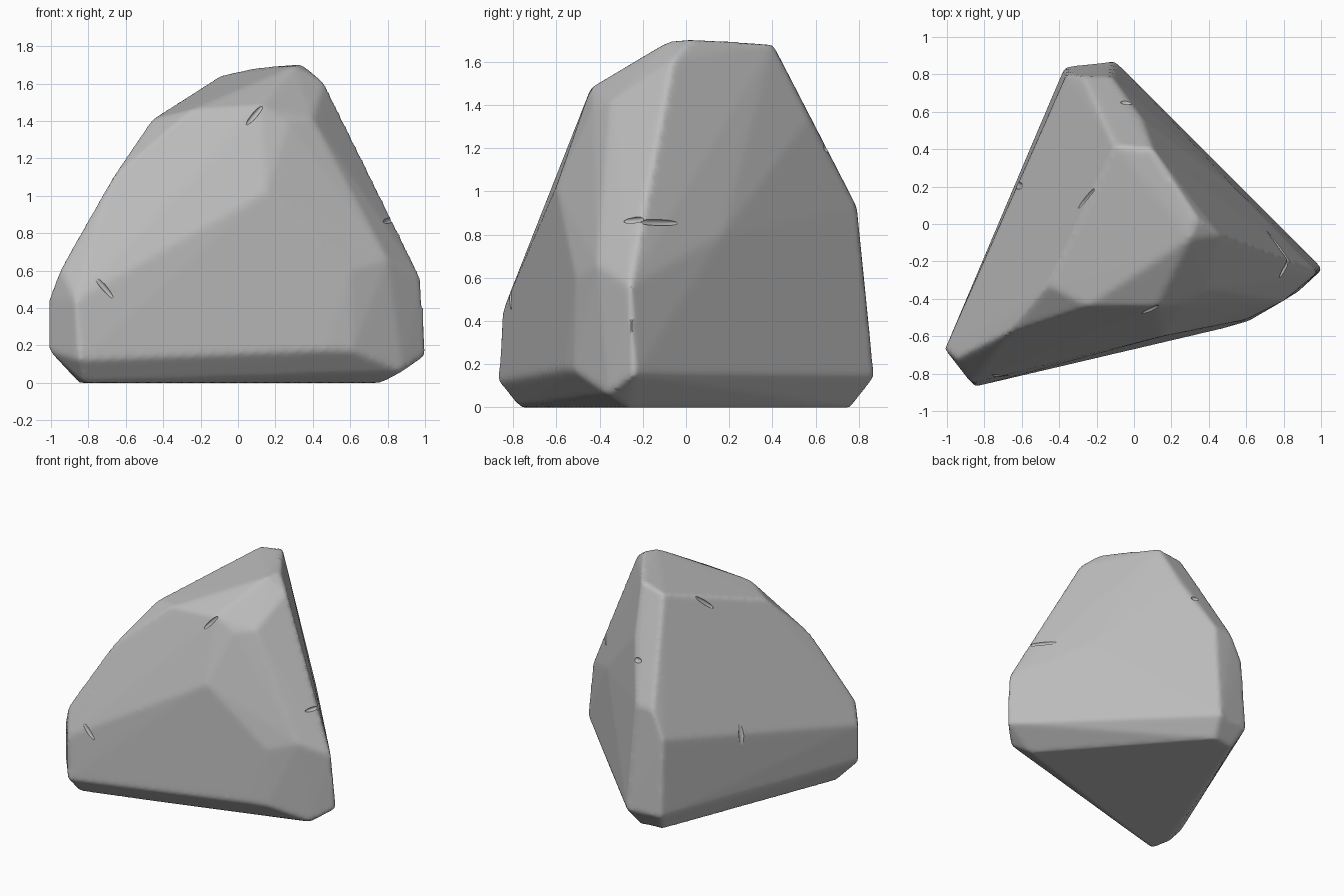
import bpy, bmesh
from mathutils import Vector, Matrix

old = bpy.data.objects.get("Cube")
if old:
    bpy.data.objects.remove(old, do_unlink=True)

stone = bpy.data.materials.new("stone_grey")
stone.use_nodes = True
grey = (0.5, 0.5, 0.5, 1)
stone.diffuse_color = grey
stone.node_tree.nodes["Principled BSDF"].inputs["Base Color"].default_value = grey


def activate(ob):
    bpy.ops.object.select_all(action='DESELECT')
    ob.select_set(True)
    bpy.context.view_layer.objects.active = ob


def add_object(name, bm):
    me = bpy.data.meshes.new(name)
    bm.to_mesh(me)
    bm.free()
    me.materials.append(stone)
    ob = bpy.data.objects.new(name, me)
    bpy.context.collection.objects.link(ob)
    return ob


# Corner points of the boulder, from the ground up
foot = [(-.82, -.77, 0), (.77, -.27, 0), (-.14, .76, 0), (-.32, .74, 0), (-.85, -.61, 0)]
skirt = [(-1.01, -.67, .17), (-.85, -.87, .12), (.47, -.56, .18), (.61, -.52, .17),
         (.88, -.36, .06), (1.01, -.24, .15), (-.1, .87, .14), (-.37, .84, .14)]
waist = [(-1.01, -.67, .45), (-.87, -.85, .44), (-.95, -.72, .61), (.6, -.51, .6),
         (.8, -.41, .66), (.98, -.26, .56), (.56, .17, .8), (-.12, .79, .93),
         (-.27, .79, .92), (-.36, .8, .72)]
shoulder = [(.15, -.6, 1.02), (-.67, -.58, 1.1), (-.46, -.33, 1.41),
            (-.25, -.44, 1.46), (.12, -.44, 1.48), (.27, -.43, 1.39),
            (.4, -.35, 1.41), (.04, .57, 1.34)]
crown = [(-.1, .42, 1.64), (.1, .4, 1.685), (.34, .03, 1.705), (.3, -.08, 1.695),
         (.46, -.06, 1.61)]

# Faceted body with softened edges
bm = bmesh.new()
for p in foot + skirt + waist + shoulder + crown:
    bm.verts.new(p)
bmesh.ops.convex_hull(bm, input=bm.verts)
loose = [v for v in bm.verts if not v.link_faces]
bmesh.ops.delete(bm, geom=loose, context='VERTS')
bmesh.ops.recalc_face_normals(bm, faces=bm.faces)
boulder = add_object("boulder", bm)
activate(boulder)
remesh = boulder.modifiers.new("even_mesh", 'REMESH')
remesh.mode = 'VOXEL'
remesh.voxel_size = 0.018
soften = boulder.modifiers.new("soften", 'SMOOTH')
soften.factor = 0.5
soften.iterations = 5
for m in ("even_mesh", "soften"):
    bpy.ops.object.modifier_apply(modifier=m)


# Chipped gashes: slim spindles sunk into the surface
def cut_gash(centre, along, length, width):
    _, spot, normal, _ = boulder.closest_point_on_mesh(Vector(centre))
    n = normal.normalized()
    a = Vector(along)
    a = (a - n * a.dot(n)).normalized()
    turn = Matrix((a, n.cross(a), n)).transposed().to_4x4()
    bm = bmesh.new()
    bmesh.ops.create_icosphere(bm, subdivisions=2, radius=1)
    size = Matrix.Diagonal((length / 2, width / 2, 0.015, 1))
    bmesh.ops.transform(bm, matrix=Matrix.Translation(spot) @ turn @ size, verts=bm.verts)
    cutter = add_object("gash_cutter", bm)
    cutter.hide_render = True
    activate(boulder)
    mod = boulder.modifiers.new("gash", 'BOOLEAN')
    mod.operation = 'DIFFERENCE'
    mod.object = cutter
    bpy.ops.object.modifier_apply(modifier=mod.name)
    bpy.data.objects.remove(cutter, do_unlink=True)


cut_gash((-.72, -.8, .51), (.6, 0, -.7), .17, .03)
cut_gash((.09, -.45, 1.43), (.6, .3, .7), .15, .03)
cut_gash((.79, -.12, .86), (-.6, 1, 0), .24, .03)
cut_gash((.81, -.24, .87), (.3, 1, 0), .12, .03)
cut_gash((-.6, .2, .6), (0, 0, 1), .24, .04)
cut_gash((-.23, .13, 1.5), (.14, .1, .1), .18, .03)
cut_gash((-.04, .65, 1.2), (1, 0, 0), .07, .04)

activate(boulder)
bpy.ops.object.shade_smooth_by_angle(angle=0.6)
